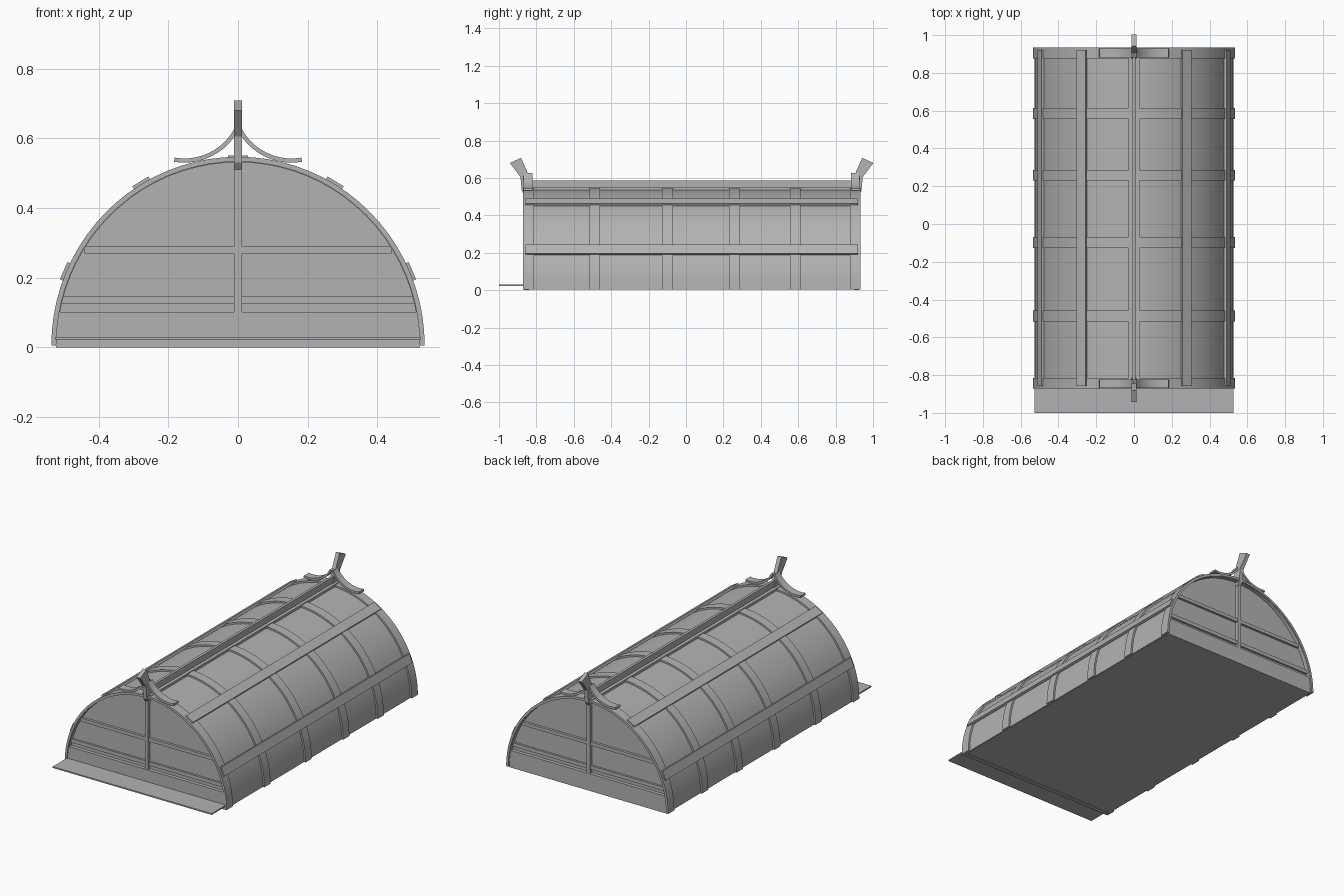
import bpy, bmesh, math

if "Cube" in bpy.data.objects:
    bpy.data.objects.remove(bpy.data.objects["Cube"])

RX, RZ = 0.526, 0.532        # half-width and height of the barrel roof
Y0, Y1 = -0.872, 0.934       # roof ends
YC = 0.03                    # mirror plane of the two gables

GREY = bpy.data.materials.new("dark_grey")
GREY.diffuse_color = (0.45, 0.45, 0.45, 1)
GREY.use_nodes = True
GREY.node_tree.nodes["Principled BSDF"].inputs["Base Color"].default_value = GREY.diffuse_color


def extrude(name, pts, a, b, axis='y', smooth=False):
    """Extrude a closed 2D profile from a to b: (x,z) along y, or (y,z) along x."""
    bm = bmesh.new()
    place = (lambda p, t: (p[0], t, p[1])) if axis == 'y' else (lambda p, t: (t, p[0], p[1]))
    lo = [bm.verts.new(place(p, a)) for p in pts]
    hi = [bm.verts.new(place(p, b)) for p in pts]
    n = len(pts)
    bm.faces.new(lo)
    bm.faces.new(hi[::-1])
    for i in range(n):
        j = (i + 1) % n
        bm.faces.new((lo[j], lo[i], hi[i], hi[j]))
    bmesh.ops.recalc_face_normals(bm, faces=bm.faces)
    me = bpy.data.meshes.new(name)
    bm.to_mesh(me)
    bm.free()
    me.materials.append(GREY)
    ob = bpy.data.objects.new(name, me)
    bpy.context.collection.objects.link(ob)
    if smooth:
        bpy.ops.object.select_all(action='DESELECT')
        ob.select_set(True)
        bpy.context.view_layer.objects.active = ob
        bpy.ops.object.shade_smooth_by_angle(angle=math.radians(30))
    return ob


def box(name, x0, x1, y0, y1, z0, z1):
    return extrude(name, [(x0, z0), (x1, z0), (x1, z1), (x0, z1)], y0, y1)


def arc(grow, n):
    return [((RX + grow) * math.cos(math.pi * i / n),
             0.005 + (RZ + grow) * math.sin(math.pi * i / n)) for i in range(n + 1)]


def arch(name, inner, outer, y0, y1, n=40):
    return extrude(name, arc(outer, n) + arc(inner, n)[::-1], y0, y1, smooth=True)


# Roof skin and raised hoops
arch("roof_shell", -0.006, 0, Y0 + 0.005, Y1 - 0.005)
for y in (-0.843, -0.488, -0.098, 0.258, 0.584, 0.905):
    arch("roof_hoop", -0.004, 0.01, y - 0.029, y + 0.029)

# Long battens lying tangent to the roof
for deg in (23, 59, 121, 157):
    a = math.radians(deg)
    ca, sa = math.cos(a), math.sin(a)
    prof = []
    for r, t in ((0.004, -0.027), (0.018, -0.027), (0.018, 0.027), (0.004, 0.027)):
        prof.append(((RX + r) * ca - t * sa, 0.005 + (RZ + r) * sa + t * ca))
    extrude("roof_batten", prof, -0.858, 0.92)

# Ridge plank with upright fin
box("ridge_plank", -0.028, 0.028, Y0 + 0.01, Y1 - 0.01, 0.53, 0.55)
box("ridge_fin", -0.008, 0.008, -0.86, 0.92, 0.54, 0.587)

# Floor and front doorstep
box("floor", -RX + 0.004, RX - 0.004, -0.845, 0.905, 0.003, 0.026)
box("doorstep", -RX, RX, -1.0, -0.8, 0.022, 0.03)

# Parts repeated on both gables
for side in ("front", "back"):
    def gy(y):
        return y if side == "front" else 2 * YC - y

    # Low-poly end wall, boards and post
    extrude(side + "_wall", arc(0.005, 8), gy(-0.845), gy(-0.825))
    box(side + "_sill_board", -0.522, 0.522, gy(-0.866), gy(-0.84), 0.0, 0.102)
    box(side + "_low_rail", -0.506, 0.506, gy(-0.857), gy(-0.84), 0.125, 0.147)
    box(side + "_high_rail", -0.44, 0.44, gy(-0.86), gy(-0.84), 0.27, 0.29)
    box(side + "_post", -0.011, 0.011, gy(-0.864), gy(-0.84), 0.1, 0.53)

    # Flared finial leaning outwards
    fin = [(-0.83, 0.505), (-0.805, 0.53), (-0.83, 0.58), (-0.842, 0.618),
           (-0.882, 0.708), (-0.942, 0.68), (-0.885, 0.605), (-0.878, 0.53), (-0.86, 0.505)]
    extrude(side + "_finial", [(gy(y), z) for y, z in fin], -0.012, 0.012, 'x')

    # Curved horn braces sweeping down from the finial
    for s in (-1, 1):
        top, low = [], []
        for i in range(11):
            t = math.radians(208 + 72 * i / 10)
            c, d = math.cos(t), math.sin(t)
            top.append((s * (0.154 + 0.162 * c), 0.702 + 0.160 * d))
            low.append((s * (0.154 + 0.174 * c), 0.702 + 0.172 * d))
        extrude(side + "_horn_brace", top + low[::-1], gy(-0.868), gy(-0.822), smooth=True)
